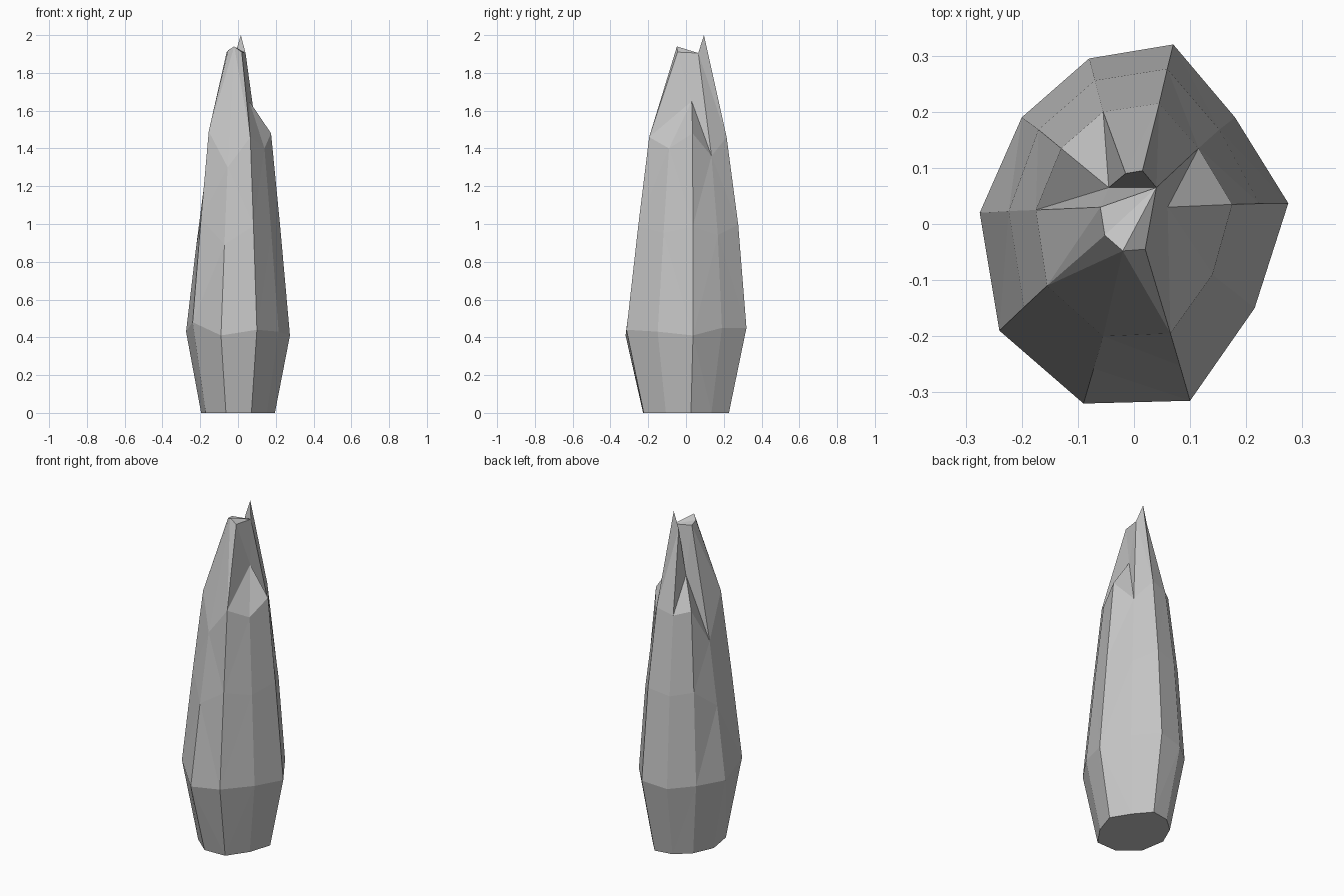
import bpy, bmesh
from mathutils import Vector

if "Cube" in bpy.data.objects:
    bpy.data.objects.remove(bpy.data.objects["Cube"])

# Widest ring, listed clockwise from the back
belly = [(.07, .32, .45), (.18, .19, .45), (.275, .037, .41), (.215, -.15, .43), (.10, -.315, .44),
         (-.09, -.32, .41), (-.24, -.19, .48), (-.275, .02, .43), (-.20, .19, .44), (-.08, .295, .43)]
# Shoulder ring where the sides bend in to the tips
shoulder = [(.045, .215, 1.46), (.115, .135, 1.36), (.175, .035, 1.48), (.14, -.09, 1.40), (.065, -.195, 1.46),
            (-.055, -.20, 1.30), (-.155, -.11, 1.49), (-.175, .025, 1.24), (-.13, .135, 1.45), (-.055, .20, 1.43)]
# Broken tips with a notch on either side
tips = [(.015, .095, 2.0), (.04, .065, 1.905), (.06, .03, 1.65), None, (.02, -.045, 1.91),
        (-.02, -.048, 1.94), (-.052, -.02, 1.92), (-.06, .03, 1.91), (-.045, .065, 1.62), (-.015, .09, 1.90)]

base = [(x * .71, y * .71, 0) for x, y, z in belly]
# Slight swelling between belly and shoulder, stronger at the back
waist = []
for a, b in zip(belly, shoulder):
    p = Vector(a).lerp(Vector(b), .54)
    s = 1.05 if p.y > .15 else 1.01
    waist.append((p.x * s, p.y * s, p.z))

bm = bmesh.new()
rings = [[bm.verts.new(p) for p in r] for r in (base, belly, waist, shoulder)]
top = [bm.verts.new(p) if p else None for p in tips]
top[3] = top[2]   # two columns meet in the right notch
rings.append(top)
bm.faces.new(rings[0])
for lo, hi in zip(rings, rings[1:]):
    for i in range(10):
        j = (i + 1) % 10
        loop = list(dict.fromkeys([lo[i], lo[j], hi[j], hi[i]]))
        bm.faces.new(loop)

# Front tip cap, notch walls
for ids in [(1, 4, 5), (1, 5, 6), (1, 6, 7), (1, 2, 4), (1, 7, 8), (1, 8, 9), (1, 9, 0)]:
    bm.faces.new([top[i] for i in ids])
bmesh.ops.triangulate(bm, faces=[f for f in bm.faces if len(f.verts) == 4])
bmesh.ops.recalc_face_normals(bm, faces=bm.faces)

mesh = bpy.data.meshes.new("stone_spire")
bm.to_mesh(mesh)
bm.free()
stone = bpy.data.materials.new("grey_stone")
stone.diffuse_color = (.55, .55, .55, 1)
stone.use_nodes = True
stone.node_tree.nodes["Principled BSDF"].inputs["Base Color"].default_value = stone.diffuse_color
mesh.materials.append(stone)
bpy.context.collection.objects.link(bpy.data.objects.new("stone_spire", mesh))
